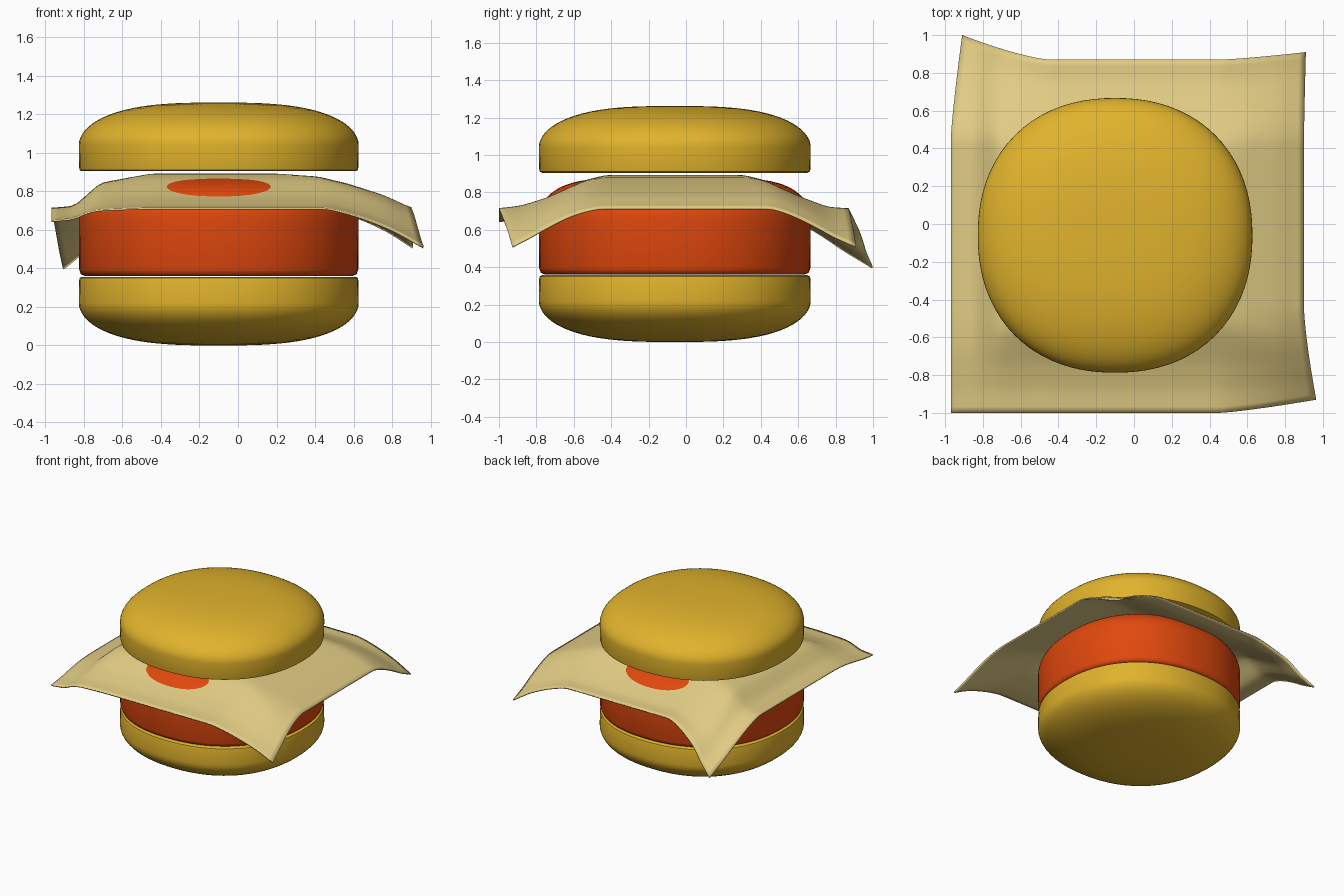
import bpy, bmesh
from math import sin, cos, pi

if "Cube" in bpy.data.objects:
    bpy.data.objects.remove(bpy.data.objects["Cube"])

CX, CY, R = -0.10, -0.06, 0.727      # stack axis and radius


def material(name, rgb):
    m = bpy.data.materials.new(name)
    m.diffuse_color = (*rgb, 1)
    m.use_nodes = True
    m.node_tree.nodes["Principled BSDF"].inputs["Base Color"].default_value = m.diffuse_color
    return m


def finish(bm, name, mat):
    bmesh.ops.recalc_face_normals(bm, faces=bm.faces)
    me = bpy.data.meshes.new(name)
    bm.to_mesh(me)
    bm.free()
    me.materials.append(mat)
    ob = bpy.data.objects.new(name, me)
    bpy.context.collection.objects.link(ob)
    bpy.ops.object.select_all(action='DESELECT')
    ob.select_set(True)
    bpy.context.view_layer.objects.active = ob
    bpy.ops.object.shade_smooth_by_angle(angle=0.9)
    return ob


def dome_profile(base, shoulder, top, n, rim):
    """Flat base with a small rim, straight wall, then a flattened dome."""
    pts = [(R * 0.5, base), (R - rim, base), (R - rim * 0.3, base + rim * 0.3),
           (R - 0.002, base + rim)]
    steps = 18
    for i in range(steps):
        a = i / steps * pi / 2
        pts.append((R * cos(a) ** (2 / n), shoulder + (top - shoulder) * sin(a)))
    return pts


def squarish_lathe(name, profile, mat, seg=80, n=2.2):
    """Sweep a profile round a slightly squared circle."""
    bm = bmesh.new()
    rings = []
    for r, z in profile:
        ring = []
        for i in range(seg):
            c, s = cos(2 * pi * i / seg), sin(2 * pi * i / seg)
            k = r / (abs(c) ** n + abs(s) ** n) ** (1 / n)
            ring.append(bm.verts.new((CX + k * c, CY + k * s, z)))
        rings.append(ring)
    for a, b in zip(rings, rings[1:]):
        for i in range(seg):
            j = (i + 1) % seg
            bm.faces.new((a[i], a[j], b[j], b[i]))
    for ring, z in ((rings[0], profile[0][1]), (rings[-1], profile[-1][1])):
        mid = bm.verts.new((CX, CY, z + (0.002 if ring is rings[-1] and z > 0.3 else 0)))
        for i in range(seg):
            bm.faces.new((ring[i], ring[(i + 1) % seg], mid))
    return finish(bm, name, mat)


bun = material("bun_gold", (0.75, 0.45, 0.025))
red = material("patty_red", (0.75, 0.065, 0.004))
yellow = material("cheese_yellow", (0.75, 0.60, 0.23))

# Buns: the bottom one is the top one turned over
top_profile = dome_profile(0.905, 1.04, 1.262, 2.9, 0.018)
squarish_lathe("top_bun", top_profile, bun)
squarish_lathe("bottom_bun", [(r, 1.262 - z) for r, z in top_profile], bun)

# Patty
squarish_lathe("patty", dome_profile(0.36, 0.66, 0.88, 5.0, 0.035), red)

# Cheese: height along each axis, plus a pull on each corner
TOP = 0.895
X_PROFILE = [(-0.97, .715), (-0.85, .725), (-0.715, .845), (-0.45, .893), (-0.2, .895),
             (0.2, .893), (0.42, .877), (0.58, .838), (0.76, .78), (0.90, .715)]
Y_PROFILE = [(-1.0, .715), (-0.88, .73), (-0.75, .77), (-0.67, .805), (-0.54, .866),
             (-0.43, .893), (0.31, .893), (0.42, .866), (0.55, .805), (0.63, .77),
             (0.76, .722), (0.87, .715)]
CORNERS = {(1, -1): (0.065, 0.07, -0.158), (1, 1): (0.01, 0.04, -0.158),
           (-1, 1): (0.06, 0.13, -0.268), (-1, -1): (0.0, 0.0, -0.018)}


def sample(profile, t):
    if t <= profile[0][0]:
        return profile[0][1]
    for (a, za), (b, zb) in zip(profile, profile[1:]):
        if t <= b:
            return za + (zb - za) * (t - a) / (b - a)
    return profile[-1][1]


def drop(profile, t):
    return TOP - sum(sample(profile, t + k * 0.012) for k in range(-2, 3)) / 5


def ramp(t, lo, hi):
    end = hi if t > 0 else -lo
    return max(0.0, (abs(t) - 0.45) / (end - 0.45))


N = 56
bm = bmesh.new()
grid = []
for j in range(N + 1):
    y = -1.0 + 1.87 * j / N
    row = []
    for i in range(N + 1):
        x = -0.97 + 1.87 * i / N
        dx, dy = max(0, drop(X_PROFILE, x)), max(0, drop(Y_PROFILE, y))
        z = TOP - (dx ** 3 + dy ** 3) ** (1 / 3)
        w = (ramp(x, -0.97, 0.90) * ramp(y, -1.0, 0.87)) ** 1.3
        px, py, pz = CORNERS[(1 if x > 0 else -1, 1 if y > 0 else -1)]
        row.append(bm.verts.new((x + px * w, y + py * w, z + pz * w)))
    grid.append(row)
for j in range(N):
    for i in range(N):
        bm.faces.new((grid[j][i], grid[j][i + 1], grid[j + 1][i + 1], grid[j + 1][i]))
cheese = finish(bm, "cheese_slice", yellow)
solid = cheese.modifiers.new("thickness", 'SOLIDIFY')
solid.thickness = 0.01
solid.offset = -1
